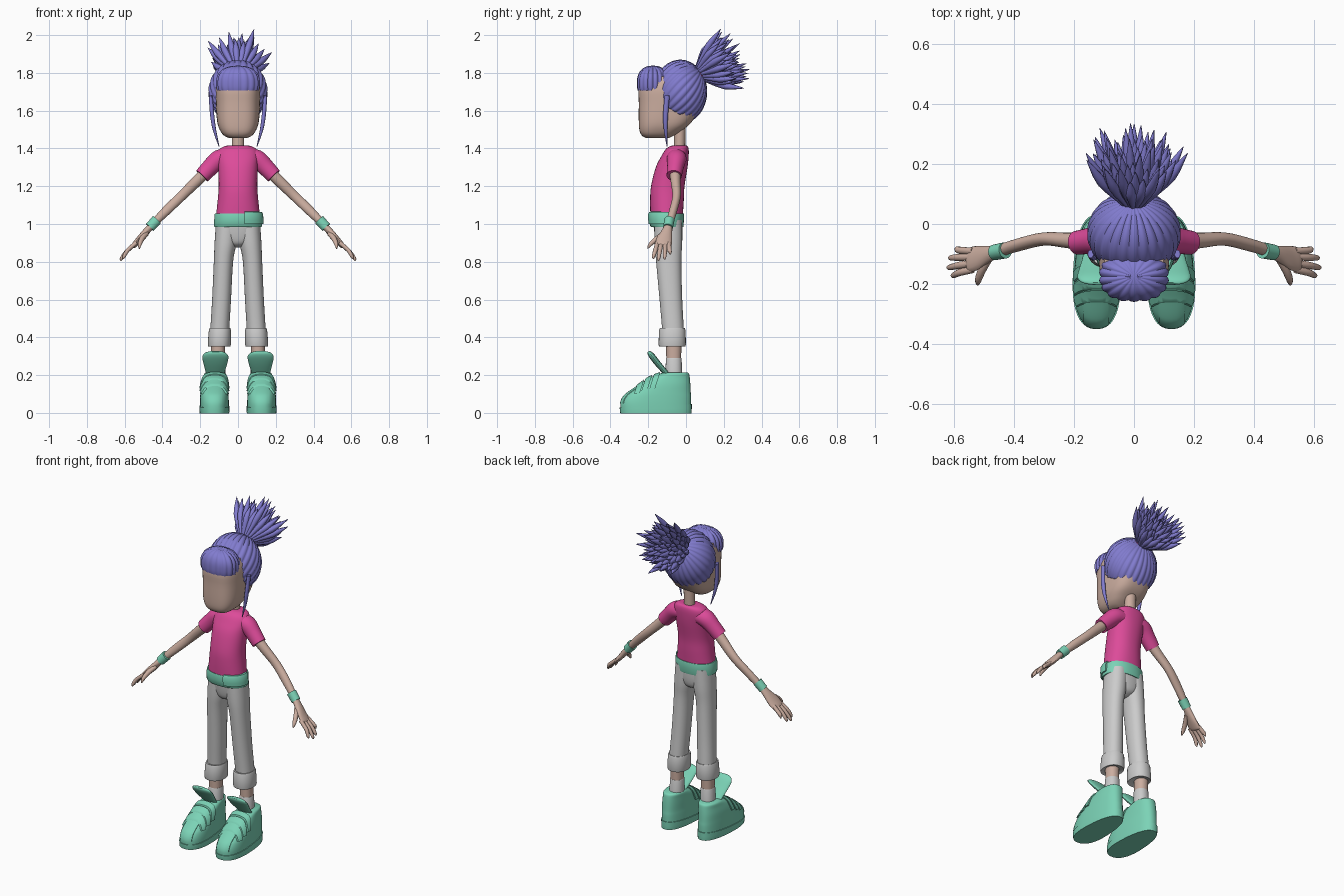
import bpy, bmesh, math, random
from mathutils import Vector, Matrix

if "Cube" in bpy.data.objects:
    bpy.data.objects.remove(bpy.data.objects["Cube"])

random.seed(4)
SKIN, PINK, TEAL, HAIR = (.6, .42, .35), (.72, .07, .32), (.2, .65, .47), (.22, .2, .62)
MATS = {}


def material(name, color):
    if name not in MATS:
        MATS[name] = bpy.data.materials.new(name)
        MATS[name].diffuse_color = (*color, 1)
    return MATS[name]


def finish(name, bm, color=None, mirror=False, angle=45):
    bmesh.ops.recalc_face_normals(bm, faces=bm.faces[:])
    me = bpy.data.meshes.new(name)
    bm.to_mesh(me)
    bm.free()
    me.shade_smooth()
    me.set_sharp_from_angle(angle=math.radians(angle))
    ob = bpy.data.objects.new(name, me)
    bpy.context.collection.objects.link(ob)
    if color:
        me.materials.append(material("mat_%d_%d_%d" % tuple(int(c * 100) for c in color), color))
    if mirror:
        mod = ob.modifiers.new("mirror", 'MIRROR')
        mod.use_mirror_merge = False
    return ob


def spline(rows, k):
    """Catmull-Rom refinement of rows of numbers"""
    out = []
    for i in range(len(rows) - 1):
        a, b, c, d = (rows[min(max(i + o, 0), len(rows) - 1)] for o in (-1, 0, 1, 2))
        for j in range(k):
            t = j / k
            out.append([.5 * (2 * q + (r - p) * t + (2 * p - 5 * q + 4 * r - s) * t * t
                              + (3 * q - p - 3 * r + s) * t ** 3) for p, q, r, s in zip(a, b, c, d)])
    return out + [list(rows[-1])]


def skin_rings(bm, rings):
    vs = [[bm.verts.new(p) for p in r] for r in rings]
    n = len(vs[0])
    for a, b in zip(vs, vs[1:]):
        for i in range(n):
            bm.faces.new((a[i], a[(i + 1) % n], b[(i + 1) % n], b[i]))
    bm.faces.new(vs[0])
    bm.faces.new(vs[-1])
    return bm


def loft(rows, n=40, k=4, p=2.2, taper=0):
    """Stack of superellipses; row = z, centre x, half width, front y, back y"""
    rings = []
    for z, cx, rx, yf, yb in spline(rows, k):
        ring = []
        for i in range(n):
            a = 2 * math.pi * i / n
            c, s = (math.copysign(abs(f) ** (2 / p), f) for f in (math.cos(a), math.sin(a)))
            ring.append((cx + rx * c * (1 - taper * (s + .3)), (yf + yb) / 2 + (yb - yf) / 2 * s, z))
        rings.append(ring)
    return skin_rings(bmesh.new(), rings)


def tube(rows, n=16, k=4, bm=None):
    """Tube along a path; row = x, y, z, radius, cross radius"""
    rows = spline(rows, k)
    pts = [Vector(r[:3]) for r in rows]
    rings = []
    for i, r in enumerate(rows):
        t = (pts[min(i + 1, len(pts) - 1)] - pts[max(i - 1, 0)]).normalized()
        u = (Vector((1, 0, 0)) - t * t.x).normalized()
        v = t.cross(u)
        rings.append([pts[i] + u * r[3] * math.cos(2 * math.pi * j / n)
                      + v * r[4] * math.sin(2 * math.pi * j / n) for j in range(n)])
    return skin_rings(bm or bmesh.new(), rings)


def cut(bm, planes, inflate=0):
    """Swell a closed shape, then keep what lies behind every plane"""
    bmesh.ops.recalc_face_normals(bm, faces=bm.faces[:])
    bm.normal_update()
    for v, off in [(v, v.normal * inflate) for v in bm.verts]:
        v.co += off
    for co, no in planes:
        bmesh.ops.bisect_plane(bm, geom=bm.verts[:] + bm.edges[:] + bm.faces[:],
                               plane_co=co, plane_no=no, clear_outer=True)
        bmesh.ops.holes_fill(bm, edges=[e for e in bm.edges if e.is_boundary], sides=0)
    return bm


def ribbed_ball(ribs, depth, center, radii, tilt, p=2):
    """Ellipsoid with pillowy ribs running from pole to pole"""
    bm = bmesh.new()
    bmesh.ops.create_uvsphere(bm, u_segments=ribs * 6, v_segments=28, radius=1)
    rot = Matrix.Rotation(tilt, 3, 'X')
    for v in bm.verts:
        phi = math.atan2(v.co.y, v.co.x)
        ring = math.hypot(v.co.x, v.co.y)
        q = rot @ (v.co * (1 - depth * ring * (1 - abs(math.sin(ribs * phi / 2)))))
        q *= q.length / sum(abs(c) ** p for c in q) ** (1 / p)
        v.co = Vector(center) + Vector([a * b for a, b in zip(q, radii)])
    return bm


# Head and neck
finish("head", loft([(1.455, 0, .045, -.21, -.09), (1.465, 0, .07, -.23, -.07), (1.49, 0, .092, -.245, -.03),
                     (1.54, 0, .11, -.25, .03), (1.64, 0, .117, -.25, .08), (1.72, 0, .117, -.25, .08),
                     (1.78, 0, .1, -.22, .06)], p=2.9), SKIN)
finish("neck", tube([(0, -.035, 1.36, .033, .03), (0, -.032, 1.52, .033, .03)]), SKIN)

# Hair cap, fringe and side strands
cap = ribbed_ball(26, .045, (0, -.03, 1.70), (.157, .142, .17), -math.radians(48))
finish("hair_cap", cut(cap, [((0, -.165, 1.66), (0, -.53, -.85))]), HAIR, angle=60)
fringe = ribbed_ball(18, .06, (0, -.175, 1.745), (.117, .085, .093), 0, 2.4)
finish("fringe", cut(fringe, [((0, 0, 1.708), (0, 0, -1))]), HAIR, angle=60)
finish("side_strand", tube([(.145, -.10, 1.68, .01, .014), (.137, -.108, 1.58, .011, .014),
                            (.125, -.108, 1.5, .009, .01), (.1, -.1, 1.41, .002, .002)], 10), HAIR, True)

# Ponytail: fanned spikes held by a tie
axis = Vector((0, math.cos(.42), math.sin(.42)))
side = Vector((1, 0, 0))
up = side.cross(axis)
root = Vector((0, .065, 1.795))
tail = bmesh.new()
for i in range(80):
    f = math.sqrt((i + .5) / 80)
    a = i * 2.39996
    out = side * math.cos(a) + up * math.sin(a)
    ang = f * .66
    d = axis * math.cos(ang) + out * math.sin(ang)
    L = random.uniform(.19, .285) * (1 - .08 * f)
    b = root + out * .03 * f
    mid = b + d * L * .55 + out * .012 * f
    tip = b + d * L
    tube([(*b, .008, .008), (*b.lerp(mid, .5), .014, .014), (*mid, .018, .018),
          (*mid.lerp(tip, .6), .010, .010), (*tip, .001, .001)], 8, 2, tail)
finish("ponytail", tail, HAIR, angle=60)
tie_dir = Vector((0, .7, .71))
tie = root + tie_dir * .004
finish("hair_tie", tube([(*(tie + tie_dir * h), r, r) for h, r in
                         ((-.008, .046), (-.004, .052), (.004, .052), (.008, .046))], 24, 2), PINK)

# Shirt with sleeves
finish("shirt", loft([(1.03, 0, .118, -.188, -.018), (1.12, 0, .108, -.19, -.012), (1.2, 0, .102, -.185, -.008),
                      (1.3, 0, .105, -.16, .008), (1.36, 0, .11, -.13, .014), (1.395, 0, .098, -.108, .014),
                      (1.412, 0, .07, -.085, .008), (1.416, 0, .04, -.065, -.005)], 48), PINK)
finish("sleeve", tube([(.05, -.048, 1.352, .045, .05), (.1, -.05, 1.343, .05, .052),
                       (.145, -.056, 1.302, .046, .044), (.19, -.063, 1.255, .042, .04)], 24), PINK, True)

# Arms, wristbands and hands
finish("arm", tube([(.14, -.06, 1.305, .032, .032), (.22, -.055, 1.225, .029, .026), (.3, -.05, 1.147, .026, .022),
                    (.38, -.068, 1.07, .025, .021), (.465, -.094, .985, .018, .02)], 20), SKIN, True)
finish("wristband", tube([(.43, -.088, 1.022, .029, .027), (.467, -.095, .982, .027, .026)], 24, 1), TEAL, True)
hand = tube([(.455, -.092, .995, .018, .02), (.49, -.102, .955, .018, .03), (.525, -.114, .915, .016, .042),
             (.55, -.12, .888, .013, .041), (.556, -.122, .88, .005, .03)])
for y0, y1, x1, z1 in ((-.152, -.172, .607, .815), (-.131, -.145, .62, .805), (-.11, -.113, .615, .812), (-.091, -.084, .595, .838)):
    tube([(.538, y0, .9, .011, .012), (.583, (y0 + y1) / 2, .862, .011, .012),
          (x1 - .004, y1, z1 + .014, .009, .009), (x1, y1, z1, .003, .003)], 10, 4, hand)
tube([(.485, -.115, .95, .014, .014), (.508, -.155, .922, .014, .014), (.52, -.188, .893, .011, .011),
      (.522, -.203, .87, .003, .003)], 10, 4, hand)
finish("hand", hand, SKIN, True)

# Belt with end flap
BELT = [(.985, 0, .123, -.18, -.016), (.99, 0, .127, -.19, -.013), (1.05, 0, .124, -.195, -.01), (1.056, 0, .12, -.19, -.014)]
finish("belt", loft(BELT, 48, 2), TEAL)
finish("belt_flap", cut(loft(BELT, 48, 2), [((.035, 0, 0), (-1, 0, 0)), ((0, -.09, 0), (0, 1, 0)),
                                            ((0, 0, 1.0), (0, 0, -1))], .009), TEAL)

# Trousers with rolled cuffs
finish("hips", loft([(.875, 0, .02, -.115, -.07), (.895, 0, .065, -.15, -.035), (.94, 0, .108, -.165, -.022),
                     (1.02, 0, .119, -.175, -.02)]))
finish("trouser_leg", loft([(.4, .098, .05, -.125, -.01), (.45, .096, .05, -.127, -.012), (.6, .087, .05, -.14, -.02),
                            (.8, .077, .051, -.158, -.025), (.9, .066, .058, -.166, -.02),
                            (1.02, .056, .06, -.168, -.02)], 32), mirror=True)
finish("trouser_cuff", loft([(.355, .099, .056, -.14, -.006), (.36, .099, .061, -.145, -.001),
                             (.44, .096, .058, -.142, -.003), (.447, .096, .052, -.136, -.009)], 32, 2), mirror=True)

# Ankles and socks
finish("ankle", loft([(.27, .106, .036, -.104, -.026), (.38, .106, .037, -.106, -.024)], 24), SKIN, True)
finish("sock", loft([(.17, .108, .041, -.108, -.02), (.285, .106, .039, -.107, -.023), (.29, .106, .037, -.105, -.025)], 24, 1), mirror=True)


# Shoes: body, sole, straps, toe patch and tongue
def shoe():
    return loft([(.0, .125, .077, -.345, .026), (.05, .125, .078, -.347, .027), (.085, .125, .077, -.332, .027),
                 (.11, .125, .075, -.305, .025), (.15, .124, .071, -.245, .023), (.185, .122, .065, -.195, .02),
                 (.207, .121, .059, -.14, .016), (.215, .12, .05, -.115, .008)], 40, 4, 2.4, .13)


finish("shoe", shoe(), TEAL, True)
finish("sole", cut(shoe(), [((0, 0, .045), (0, -.05, 1))], .004), TEAL, True)
finish("toe_patch", cut(shoe(), [((.085, 0, 0), (-1, 0, 0)), ((.168, 0, 0), (1, 0, 0)), ((0, -.25, 0), (0, 1, 0)),
                                 ((0, 0, .05), (0, 0, -1))], .003), TEAL, True)
slant = Vector((0, -.78, -.62))
for i, (y, z) in enumerate(((-.245, .15), (-.2, .183), (-.155, .204))):
    c = Vector((0, y, z))
    n = Vector((0, -.8, .25)).normalized()
    finish("strap_%d" % i, cut(shoe(), [(c + n * .014, n), (c - n * .014, -n),
                                        ((0, 0, .10 + .015 * i), (0, 0, -1))], .008), TEAL, True)
finish("tongue", tube([(.121, -.08, .18, .045, .012), (.121, -.11, .215, .05, .014), (.12, -.15, .262, .063, .016),
                       (.12, -.178, .298, .069, .016), (.12, -.193, .317, .055, .012),
                       (.12, -.199, .325, .03, .005)], 24), TEAL, True)

for m in bpy.data.materials:
    if m.users and not m.is_grease_pencil:
        m.use_nodes = True
        m.node_tree.nodes["Principled BSDF"].inputs["Base Color"].default_value = m.diffuse_color
